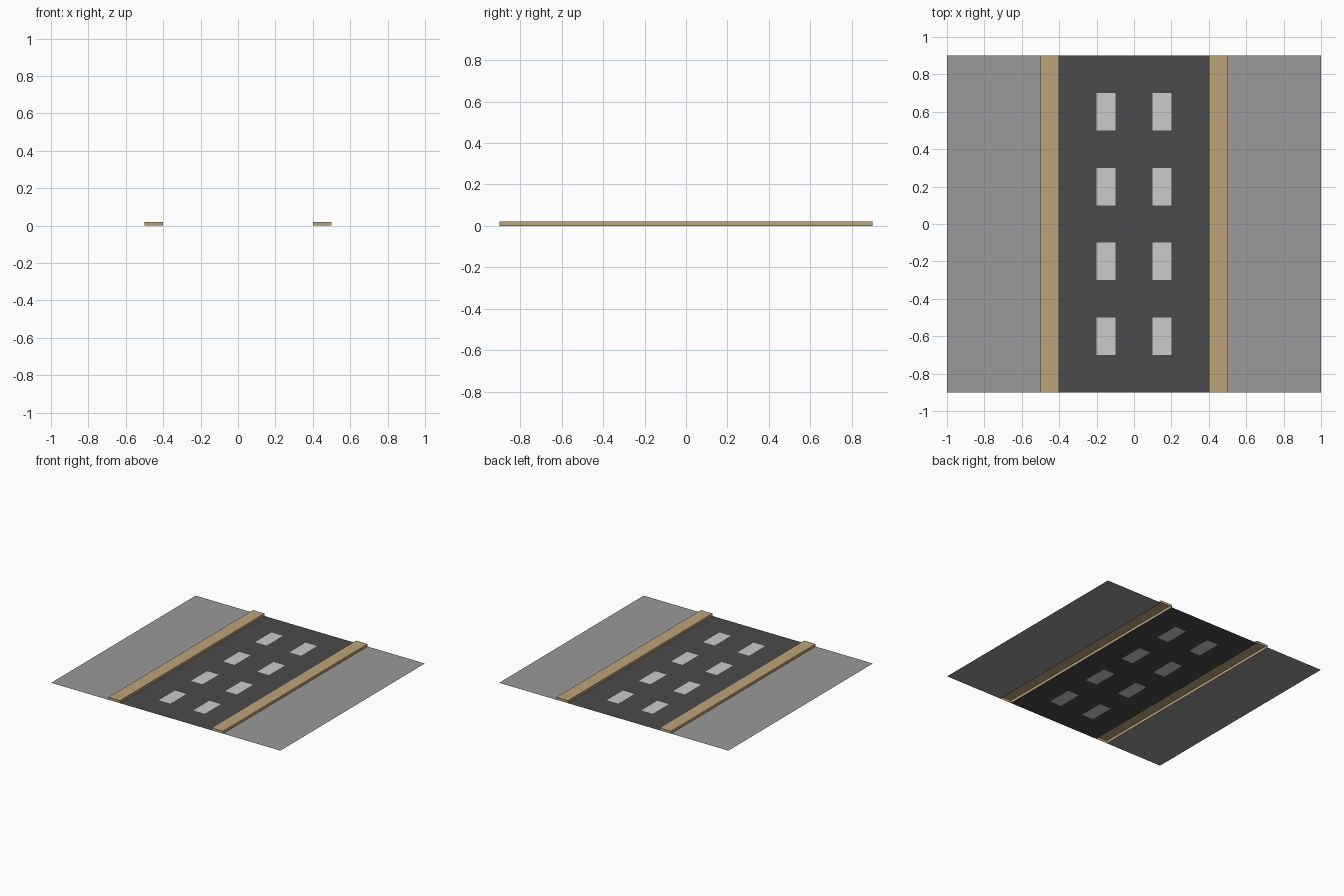
import bpy
import bmesh

if "Cube" in bpy.data.objects:
    bpy.data.objects.remove(bpy.data.objects["Cube"])

HALF_Y = 0.9
CURB_H = 0.02


def material(name, rgb):
    m = bpy.data.materials.new(name)
    m.diffuse_color = (*rgb, 1)
    m.use_nodes = True
    m.node_tree.nodes["Principled BSDF"].inputs["Base Color"].default_value = m.diffuse_color
    return m


def finish(name, bm, mat):
    bmesh.ops.remove_doubles(bm, verts=bm.verts, dist=1e-5)
    mesh = bpy.data.meshes.new(name)
    bm.to_mesh(mesh)
    bm.free()
    mesh.materials.append(mat)
    obj = bpy.data.objects.new(name, mesh)
    bpy.context.collection.objects.link(obj)
    return obj


def rect(bm, x0, x1, y0, y1, z=0):
    """Upward-facing rectangle."""
    return bm.faces.new([bm.verts.new(p) for p in
                         ((x0, y0, z), (x1, y0, z), (x1, y1, z), (x0, y1, z))])


asphalt = material("asphalt", (0.07, 0.07, 0.07))
paint = material("lane_paint", (0.8, 0.8, 0.8))
concrete = material("pavement_grey", (0.32, 0.32, 0.32))
stone = material("curb_tan", (0.51, 0.37, 0.19))

# Road surface with the lane dashes inlaid flush in its grid cells
xs = [-0.4, -0.2, -0.1, 0.1, 0.2, 0.4]
ys = [-HALF_Y, -0.7, -0.5, -0.3, -0.1, 0.1, 0.3, 0.5, 0.7, HALF_Y]
road, dashes = bmesh.new(), bmesh.new()
for i in range(len(xs) - 1):
    for j in range(len(ys) - 1):
        is_dash = i in (1, 3) and j % 2 == 1
        rect(dashes if is_dash else road, xs[i], xs[i + 1], ys[j], ys[j + 1])
finish("road", road, asphalt)
finish("lane_dashes", dashes, paint)

for side, s in (("left", -1), ("right", 1)):
    # Flat pavement beside the road
    bm = bmesh.new()
    rect(bm, *sorted((s * 0.5, s * 1.0)), -HALF_Y, HALF_Y)
    finish(side + "_pavement", bm, concrete)

    # Raised curb, hollow and open underneath
    bm = bmesh.new()
    base = rect(bm, *sorted((s * 0.4, s * 0.5)), -HALF_Y, HALF_Y)
    new = bmesh.ops.extrude_face_region(bm, geom=[base])["geom"]
    bmesh.ops.translate(bm, vec=(0, 0, CURB_H),
                        verts=[g for g in new if isinstance(g, bmesh.types.BMVert)])
    bm.normal_update()
    bottom = [f for f in bm.faces if all(v.co.z < 1e-4 for v in f.verts)]
    bmesh.ops.delete(bm, geom=bottom, context='FACES_ONLY')
    bmesh.ops.recalc_face_normals(bm, faces=bm.faces)
    finish(side + "_curb", bm, stone)
